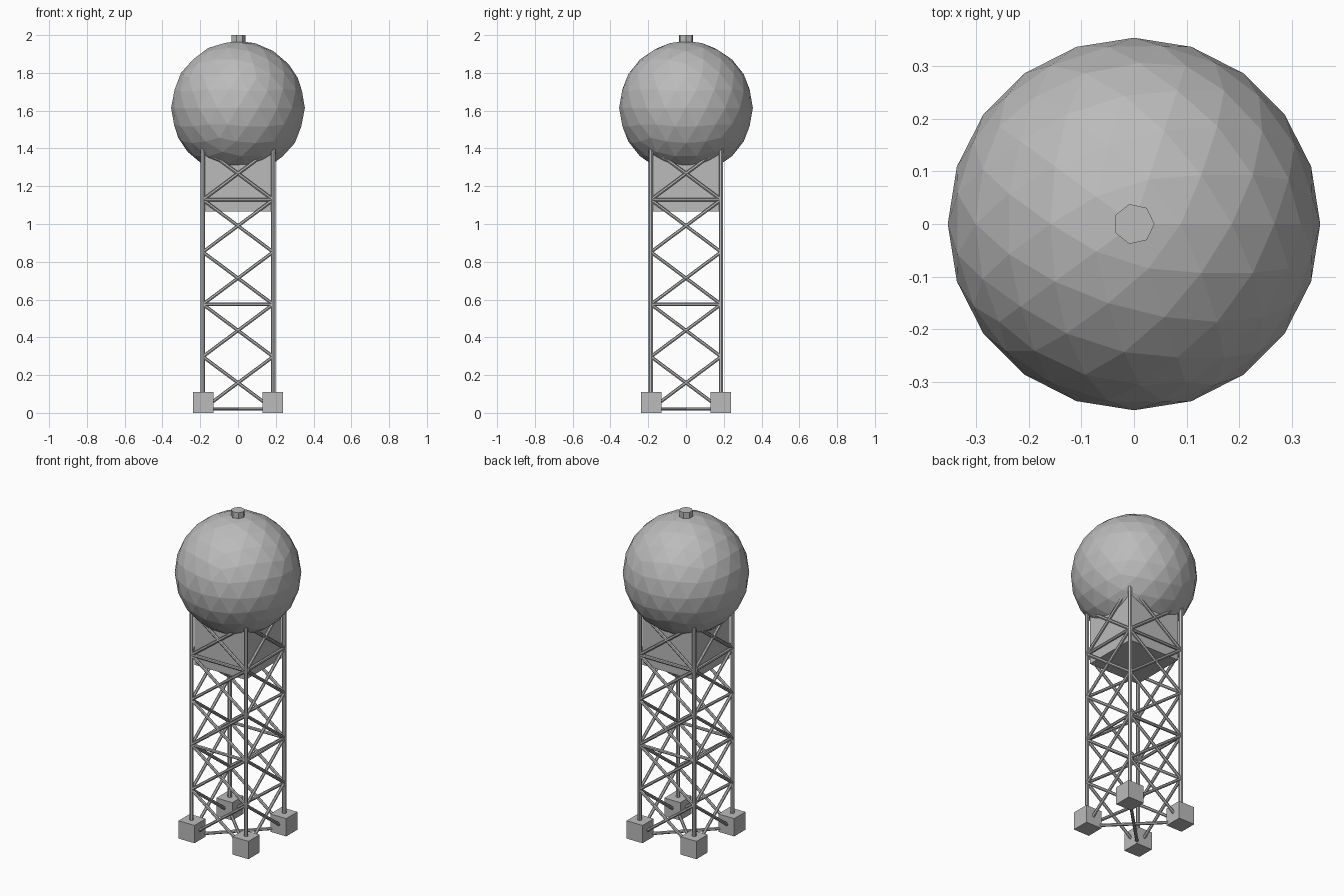
import bpy, math
from mathutils import Vector

if "Cube" in bpy.data.objects:
    bpy.data.objects.remove(bpy.data.objects["Cube"])

grey = bpy.data.materials.new("light grey")
grey.diffuse_color = (0.5, 0.5, 0.5, 1)
grey.use_nodes = True
grey.node_tree.nodes["Principled BSDF"].inputs["Base Color"].default_value = grey.diffuse_color

LEG = 0.186                                        # leg offset from the axis
LEVELS = [0.02 + 0.277 * k for k in range(6)]      # brace node heights


def finish(name):
    ob = bpy.context.object
    ob.name = name
    ob.data.materials.append(grey)
    return ob


def box(name, centre, size):
    bpy.ops.mesh.primitive_cube_add(size=1, location=centre)
    ob = finish(name)
    ob.scale = size
    return ob


def bar(name, a, b, radius, sides=7):
    a, b = Vector(a), Vector(b)
    d = b - a
    bpy.ops.mesh.primitive_cylinder_add(vertices=sides, radius=radius, depth=d.length,
                                        location=(a + b) / 2,
                                        rotation=d.to_track_quat('Z', 'Y').to_euler())
    return finish(name)


# tank sphere
bpy.ops.mesh.primitive_ico_sphere_add(subdivisions=3, radius=0.354, location=(0, 0, 1.615))
finish("tank_sphere")

# seven-sided cap, one corner toward +x
bpy.ops.mesh.primitive_cylinder_add(vertices=7, radius=0.039, depth=0.08,
                                    location=(0, 0, 1.96), rotation=(0, 0, -math.pi / 2))
finish("top_cap")

# cradle box under the sphere
box("cradle_box", (0, 0, 1.215), (0.35, 0.35, 0.30))

# legs and footing blocks
corners = [(-LEG, -LEG), (LEG, -LEG), (LEG, LEG), (-LEG, LEG)]
for x, y in corners:
    bar("leg", (x, y, 0.02), (x, y, 1.40), 0.012)
    box("footing", (math.copysign(0.184, x), math.copysign(0.184, y), 0.055),
        (0.109, 0.109, 0.11))

# cross braces and level beams on each side
for i in range(4):
    p, q = corners[i], corners[(i + 1) % 4]
    for z0, z1 in zip(LEVELS, LEVELS[1:]):
        bar("cross_brace", (*p, z0), (*q, z1), 0.0095)
        bar("cross_brace", (*q, z0), (*p, z1), 0.0095)
    for z in (LEVELS[2], LEVELS[4]):
        bar("level_beam", (*p, z), (*q, z), 0.0095)

# crossed ties between opposite footings
for i in range(2):
    bar("base_tie", (*corners[i], LEVELS[0]), (*corners[i + 2], LEVELS[0]), 0.0095)
